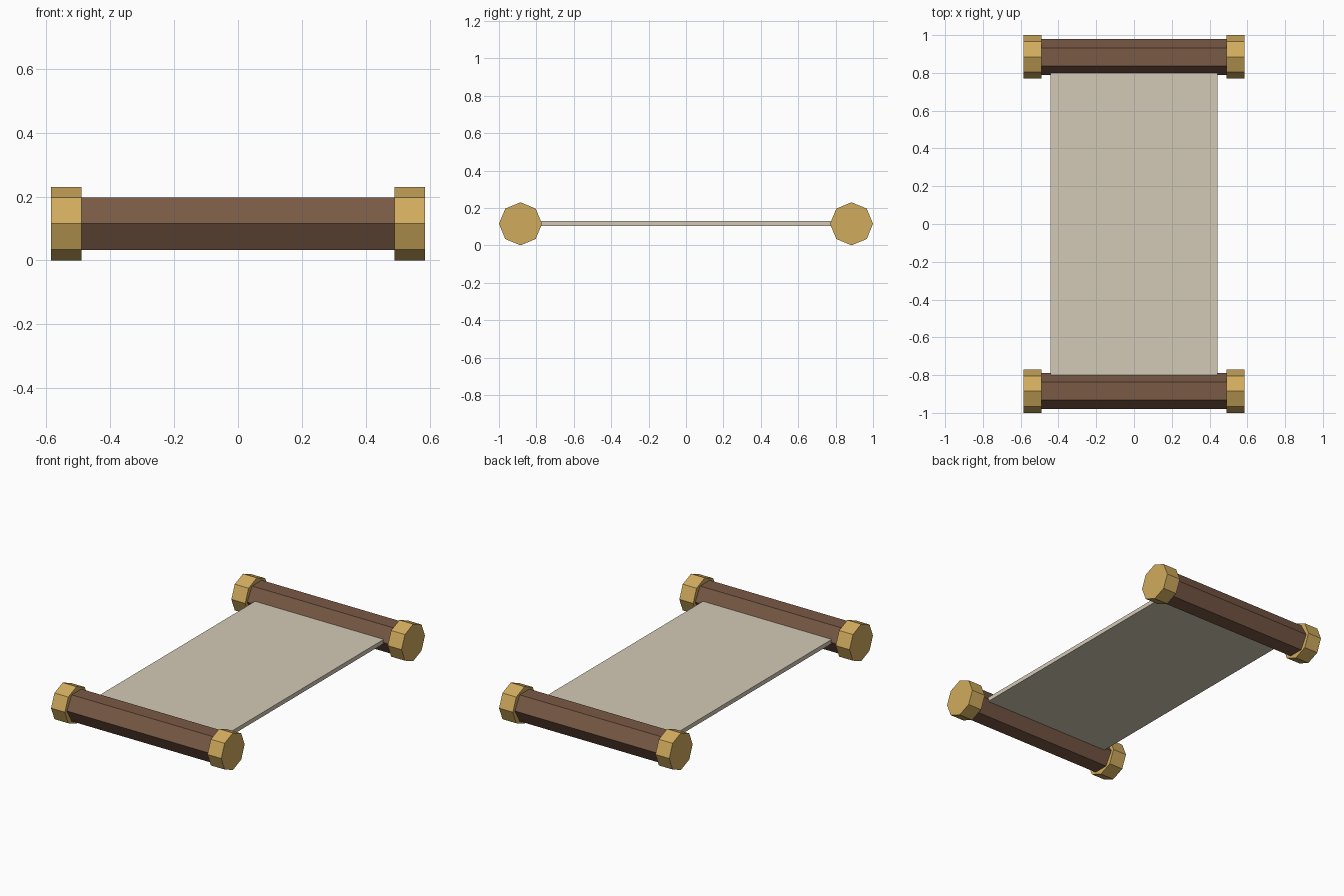
import bpy
from math import pi

if "Cube" in bpy.data.objects:
    bpy.data.objects.remove(bpy.data.objects["Cube"])


def material(name, color):
    mat = bpy.data.materials.new(name)
    mat.diffuse_color = (*color, 1)
    mat.use_nodes = True
    mat.node_tree.nodes["Principled BSDF"].inputs["Base Color"].default_value = mat.diffuse_color
    return mat


wood = material("wood", (0.19, 0.10, 0.06))
gold = material("gold", (0.63, 0.41, 0.11))
paper = material("parchment", (0.65, 0.59, 0.47))

ROLL_Y, AXIS_Z = 0.885, 0.115


def prism(name, sides, radius, length, x, y, mat):
    """Flat-sided cylinder lying along x, with a corner pointing along y."""
    bpy.ops.mesh.primitive_cylinder_add(
        vertices=sides, radius=radius, depth=length,
        location=(x, y, AXIS_Z), rotation=(0, pi / 2, 0))
    obj = bpy.context.object
    obj.name = name
    obj.data.materials.append(mat)
    return obj


for end, sy in (("front", -1), ("back", 1)):
    # hexagonal wooden roller
    prism(f"{end}_roller", 6, 0.095, 1.0, 0, sy * ROLL_Y, wood)
    # octagonal end knobs
    for side, sx in (("left", -1), ("right", 1)):
        prism(f"{end}_{side}_knob", 8, 0.115, 0.095,
              sx * 0.5375, sy * ROLL_Y, gold)

# unrolled sheet, its ends buried in the rollers
bpy.ops.mesh.primitive_cube_add(size=1, location=(0, 0, 0.117))
sheet = bpy.context.object
sheet.name = "parchment_sheet"
sheet.scale = (0.885, 1.68, 0.026)
bpy.ops.object.transform_apply(location=False, rotation=False, scale=True)
sheet.data.materials.append(paper)
